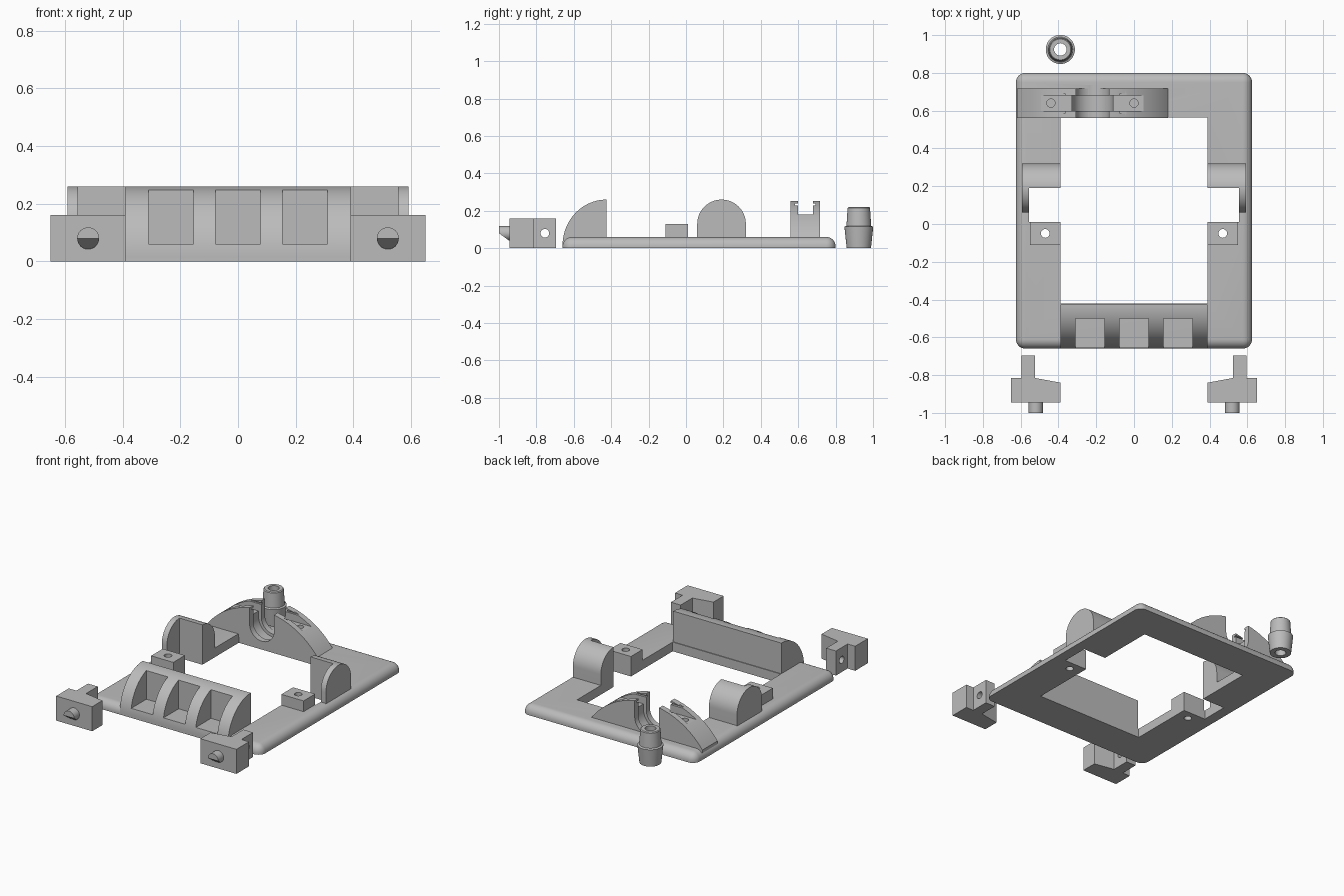
import bpy, bmesh, math
from mathutils import Vector

if "Cube" in bpy.data.objects:
    bpy.data.objects.remove(bpy.data.objects["Cube"])

grey = bpy.data.materials.new("plain grey")
grey.use_nodes = True
colour = (0.5, 0.5, 0.5, 1)
grey.diffuse_color = colour
grey.node_tree.nodes["Principled BSDF"].inputs["Base Color"].default_value = colour


def make(name, bm):
    bmesh.ops.recalc_face_normals(bm, faces=bm.faces)
    mesh = bpy.data.meshes.new(name)
    bm.to_mesh(mesh)
    bm.free()
    mesh.materials.append(grey)
    ob = bpy.data.objects.new(name, mesh)
    bpy.context.collection.objects.link(ob)
    return ob


def prism(name, points, axis, lo, hi):
    """Extrude a 2D outline along an axis; outline uses the other two axes in order."""
    bm = bmesh.new()
    verts = []
    for p in points:
        co = list(p)
        co.insert(axis, lo)
        verts.append(bm.verts.new(co))
    face = bm.faces.new(verts)
    out = bmesh.ops.extrude_face_region(bm, geom=[face])
    shift = Vector((0, 0, 0))
    shift[axis] = hi - lo
    bmesh.ops.translate(bm, vec=shift, verts=[g for g in out["geom"] if isinstance(g, bmesh.types.BMVert)])
    return make(name, bm)


def box(name, x, y, z):
    return prism(name, [(x[0], y[0]), (x[1], y[0]), (x[1], y[1]), (x[0], y[1])], 2, *z)


def arc(cx, cy, rx, ry, start, end, steps=32):
    angles = [math.radians(start + (end - start) * i / steps) for i in range(steps + 1)]
    return [(cx + rx * math.cos(a), cy + ry * math.sin(a)) for a in angles]


def rod(name, c, r, axis, lo, hi):
    return prism(name, arc(c[0], c[1], r, r, 0, 360)[:-1], axis, lo, hi)


def cut(target, *cutters):
    for cutter in cutters:
        mod = target.modifiers.new("cut", "BOOLEAN")
        mod.operation = "DIFFERENCE"
        mod.solver = "EXACT"
        mod.object = cutter
        bpy.context.view_layer.objects.active = target
        bpy.ops.object.modifier_apply(modifier=mod.name)
        bpy.data.objects.remove(cutter)


def u_channel(r, y0, y1):
    outline = arc(-0.22, 0.145, r, r, 180, 360) + [(-0.22 + r, 0.4), (-0.22 - r, 0.4)]
    return prism("channel_cutter", outline, 1, y0, y1)


# Base frame with rounded upper rim
frame = box("base_frame", (-0.625, 0.625), (-0.66, 0.80), (0, 0.06))
bm = bmesh.new()
bm.from_mesh(frame.data)
rim = [e for e in bm.edges if max(v.co.z for v in e.verts) > 0.05]
bmesh.ops.bevel(bm, geom=rim, offset=0.05, segments=8, profile=0.5, affect="EDGES")
bm.to_mesh(frame.data)
bm.free()
cut(frame,
    box("opening", (-0.39, 0.39), (-0.42, 0.565), (-1, 1)),
    box("side_notches", (-0.555, 0.555), (0.01, 0.19), (-1, 1)),
    u_channel(0.088, 0.5, 0.735), u_channel(0.108, 0.598, 0.68))

# Front housing with three pockets
housing = prism("front_housing", arc(-0.425, 0.015, 0.235, 0.245, 90, 180)
                + [(-0.66, 0.0), (-0.425, 0.0)], 0, -0.39, 0.39)
for x in (-0.233, 0, 0.233):
    cut(housing, box("pocket", (x - 0.078, x + 0.078), (-0.8, -0.50), (0.06, 0.5)))

# Rear arched clamp: slotted segment with a stepped channel
arch = prism("rear_arch", arc(-0.22, -0.24, 0.5, 0.5, 36.87, 143.13, 48)
             + [(-0.62, 0.04), (0.18, 0.04)], 1, 0.56, 0.717)
cut(arch,
    box("slot", (-0.51, 0.07), (0.598, 0.68), (0.18, 0.5)),
    box("undercut", (-0.51, 0.07), (0.584, 0.692), (0.228, 0.238)),
    u_channel(0.088, 0.5, 0.8), u_channel(0.108, 0.598, 0.68),
    rod("screw_hole", (-0.44, 0.64), 0.022, 2, 0.08, 0.5),
    rod("screw_hole", (0, 0.64), 0.022, 2, 0.08, 0.5))

# Parts repeated on both sides
parts = [frame, housing, arch]
for side, s in (("right", -1), ("left", 1)):
    # Round-topped cheek, hollowed on its front half
    cheek = prism(side + "_cheek", arc(0.19, 0.13, 0.13, 0.13, 0, 180)
                  + [(0.06, 0.05), (0.32, 0.05)], 0, *sorted((s * 0.39, s * 0.592)))
    cut(cheek, box("hollow", sorted((s * 0.3, s * 0.555)), (0, 0.19), (-1, 1)))

    # Drilled post
    post = box(side + "_post", sorted((s * 0.39, s * 0.55)), (-0.11, 0.01), (0.05, 0.13))
    for target in (post, frame):
        cut(target, rod("post_hole", (s * 0.47, -0.05), 0.023, 2, -1, 1))

    # Loose bracket with drilled tab
    outline = [(0.65, -0.945), (0.39, -0.945), (0.39, -0.84), (0.525, -0.815),
               (0.525, -0.695), (0.595, -0.695), (0.595, -0.815), (0.65, -0.815)]
    bracket = prism(side + "_bracket", [(s * x, y) for x, y in outline], 2, 0, 0.16)
    cut(bracket, rod("tab_hole", (-0.755, 0.08), 0.023, 0, -1, 1))

    # Latch peg, sloped underneath
    peg = rod(side + "_peg", (s * 0.52, 0.08), 0.038, 1, -1.0, -0.94)
    cut(peg, prism("slope", [(-1.05, 0.08), (-1.0, 0.08), (-0.945, 0.04), (-0.945, 0), (-1.05, 0)],
                   0, -1, 1))
    parts += [cheek, post, bracket, peg]

# Loose stepped tube, lathed
profile = [(0.033, 0), (0.065, 0), (0.077, 0.115), (0.066, 0.12),
           (0.06, 0.215), (0.055, 0.22), (0.033, 0.22)]
bm = bmesh.new()
steps = 48
rings = [[bm.verts.new((-0.39 + r * math.cos(i * math.tau / steps),
                        0.924 + r * math.sin(i * math.tau / steps), z)) for r, z in profile]
         for i in range(steps)]
for i in range(steps):
    a, b = rings[i], rings[(i + 1) % steps]
    for j in range(len(profile)):
        k = (j + 1) % len(profile)
        bm.faces.new((a[j], b[j], b[k], a[k]))
parts.append(make("loose_tube", bm))

# Smooth curved surfaces, keep corners sharp
bpy.ops.object.select_all(action="DESELECT")
for ob in parts:
    ob.select_set(True)
bpy.context.view_layer.objects.active = frame
bpy.ops.object.shade_smooth_by_angle(angle=math.radians(30))
